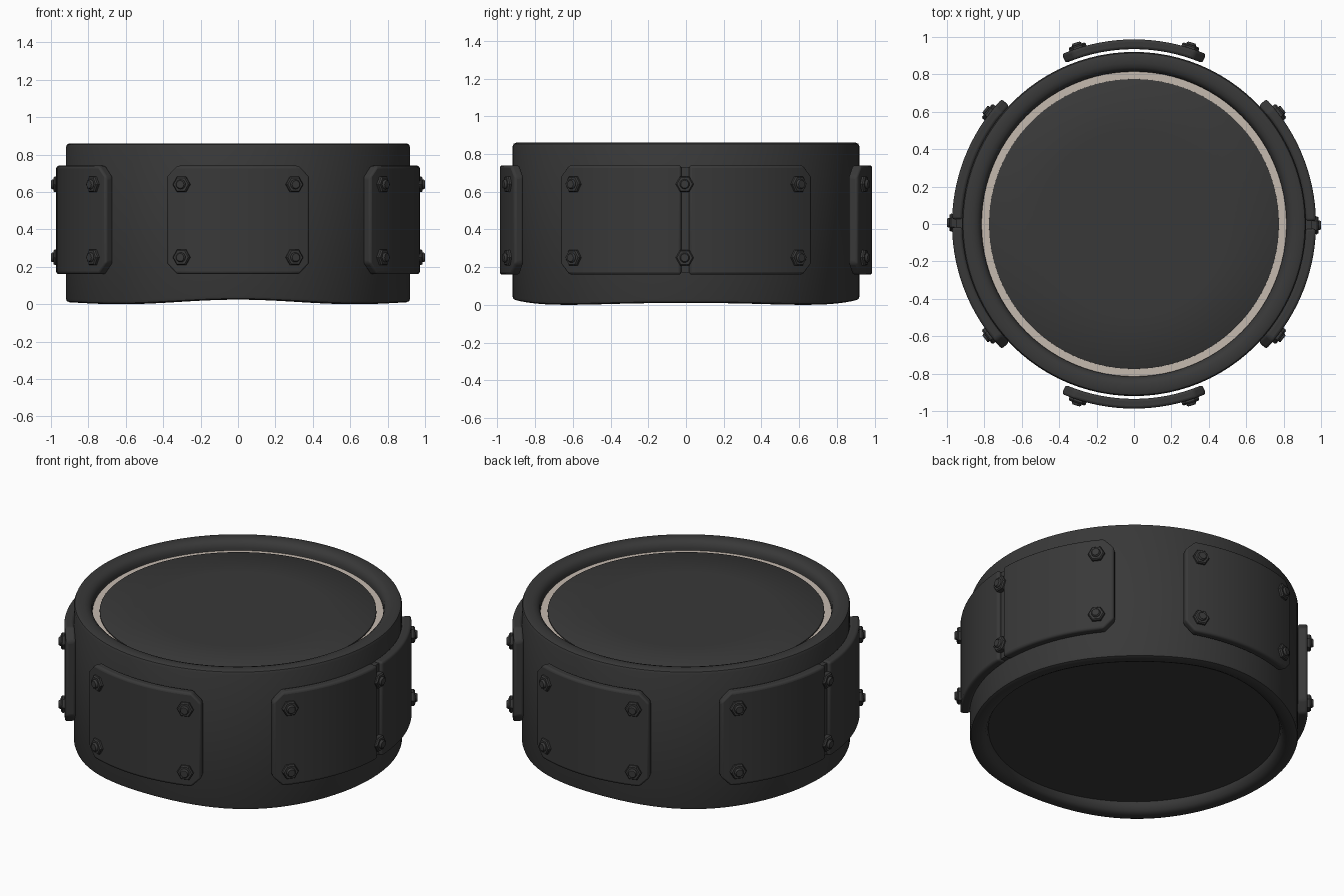
import bpy, bmesh, math
from mathutils import Matrix, Vector

if "Cube" in bpy.data.objects:
    bpy.data.objects.remove(bpy.data.objects["Cube"])


def material(name, rgb):
    m = bpy.data.materials.new(name)
    m.diffuse_color = (*rgb, 1)
    m.use_nodes = True
    m.node_tree.nodes["Principled BSDF"].inputs["Base Color"].default_value = m.diffuse_color
    return m


DARK = material("dark rubber", (0.04, 0.04, 0.04))
CREAM = material("warm cream", (0.56, 0.49, 0.43))


def finish(name, bm, mat, angle=40):
    bmesh.ops.remove_doubles(bm, verts=bm.verts, dist=1e-5)
    bmesh.ops.recalc_face_normals(bm, faces=bm.faces)
    me = bpy.data.meshes.new(name)
    bm.to_mesh(me)
    bm.free()
    me.materials.append(mat)
    ob = bpy.data.objects.new(name, me)
    bpy.context.collection.objects.link(ob)
    bpy.context.view_layer.objects.active = ob
    ob.select_set(True)
    bpy.ops.object.shade_smooth_by_angle(angle=math.radians(angle))
    ob.select_set(False)
    return ob


def lathe(name, profile, mat, closed=True, steps=96, wave=False):
    """Revolve (radius, z) points; optionally ripple the lower edge."""
    bm = bmesh.new()
    rings = []
    for i in range(steps):
        a = math.tau * i / steps
        ring = []
        for r, z in profile:
            if wave and z < 0.05:
                z += (0.01 + 0.014 * math.sin(a) ** 2) * (0.5 + 0.5 * math.cos(4 * a))
            ring.append(bm.verts.new((r * math.cos(a), r * math.sin(a), z)))
        rings.append(ring)
    n = len(profile)
    for i in range(steps):
        p, q = rings[i], rings[(i + 1) % steps]
        for j in range(n if closed else n - 1):
            k = (j + 1) % n
            bm.faces.new((p[j], q[j], q[k], p[k]))
    if not closed:
        bm.faces.new([r[0] for r in rings])
        bm.faces.new([r[-1] for r in rings])
    return finish(name, bm, mat)


def plate(name, a0, a1, r0, r1, z0=0.16, z1=0.74, cut0=0.06, cut1=0.06, bevel=0.014):
    """Curved plate between two angles, corners clipped at either end."""
    span, rm = a1 - a0, r1
    ts = [0.0]
    if cut0:
        ts.append(cut0 / rm)
    end = span - cut1 / rm
    start = ts[-1]
    ts += [start + (end - start) * i / 14 for i in range(1, 15)]
    if cut1:
        ts.append(span)
    bm = bmesh.new()
    cols = []
    for t in ts:
        d = max(0, cut0 - t * rm, cut1 - (span - t) * rm)
        c, s = math.cos(a0 + t), math.sin(a0 + t)
        cols.append([bm.verts.new((r * c, r * s, z)) for r, z in
                     ((r0, z0 + d), (r1, z0 + d), (r1, z1 - d), (r0, z1 - d))])
    for p, q in zip(cols, cols[1:]):
        for j in range(4):
            k = (j + 1) % 4
            bm.faces.new((p[j], q[j], q[k], p[k]))
    bm.faces.new(cols[0])
    bm.faces.new(cols[-1])
    ob = finish(name, bm, DARK)
    if bevel:
        b = ob.modifiers.new("soft edges", 'BEVEL')
        b.width, b.segments, b.limit_method, b.angle_limit = bevel, 3, 'ANGLE', math.radians(35)
    return ob


def bolt(name, a, z, r):
    """Hex head with a round washer face and a stub, pointing outward."""
    bm = bmesh.new()
    for sides, rad, lo, hi, taper in ((6, 0.048, -0.02, 0.020, 0.86), (16, 0.026, 0.0, 0.033, 0.8)):
        base = [(rad, lo), (rad, hi - 0.008), (rad * taper, hi)]
        rings = [[bm.verts.new((h, w * math.cos(math.tau * i / sides), w * math.sin(math.tau * i / sides)))
                  for i in range(sides)] for w, h in base]
        for p, q in zip(rings, rings[1:]):
            for i in range(sides):
                k = (i + 1) % sides
                bm.faces.new((p[i], p[k], q[k], q[i]))
        bm.faces.new(rings[0])
        bm.faces.new(rings[-1])
    pos = Vector((r * math.cos(a), r * math.sin(a), z))
    bm.transform(Matrix.Translation(pos) @ Matrix.Rotation(a, 4, 'Z'))
    return finish(name, bm, DARK, 30)


# main band with rounded rims
lathe("band", [(0.92, 0.02), (0.92, 0.84), (0.914, 0.854), (0.90, 0.86), (0.86, 0.86),
               (0.838, 0.853), (0.822, 0.838), (0.815, 0.815), (0.815, 0.07), (0.82, 0.04),
               (0.835, 0.012), (0.86, 0.0), (0.90, 0.0), (0.915, 0.006)], DARK, wave=True)

# top disc, cream ring around it, bottom disc
lathe("top_disc", [(0.775, 0.77), (0.775, 0.807), (0.768, 0.812), (0.5, 0.816), (0.2, 0.818)], DARK, closed=False)
lathe("glow_ring", [(0.77, 0.78), (0.816, 0.78), (0.816, 0.800), (0.77, 0.800)], CREAM)
lathe("bottom_disc", [(0.816, 0.06), (0.816, 0.09)], DARK, closed=False)

rad = math.radians
heights = (0.25, 0.64)

# front and back plates
for label, mid in (("front", -90), ("back", 90)):
    plate(label + "_plate", rad(mid - 23), rad(mid + 23), 0.935, 0.987)
    for s in (-1, 1):
        for z in heights:
            bolt(label + "_bolt", rad(mid + s * 17.7), z, 0.985)

# paired side plates joined by a thin seam strip
for label, mid in (("right", 0), ("left", 180)):
    plate(label + "_plate_a", rad(mid + 1), rad(mid + 43.4), 0.918, 0.973, cut0=0)
    plate(label + "_plate_b", rad(mid - 43.4), rad(mid - 1.5), 0.918, 0.973, cut1=0)
    plate(label + "_seam", rad(mid - 2.5), rad(mid + 2), 0.918, 0.952, 0.17, 0.73, 0, 0, 0)
    for s in (-37.6, -0.4, 37.6):
        for z in heights:
            bolt(label + "_bolt", rad(mid + s), z, 0.967 if abs(s) < 1 else 0.973)
